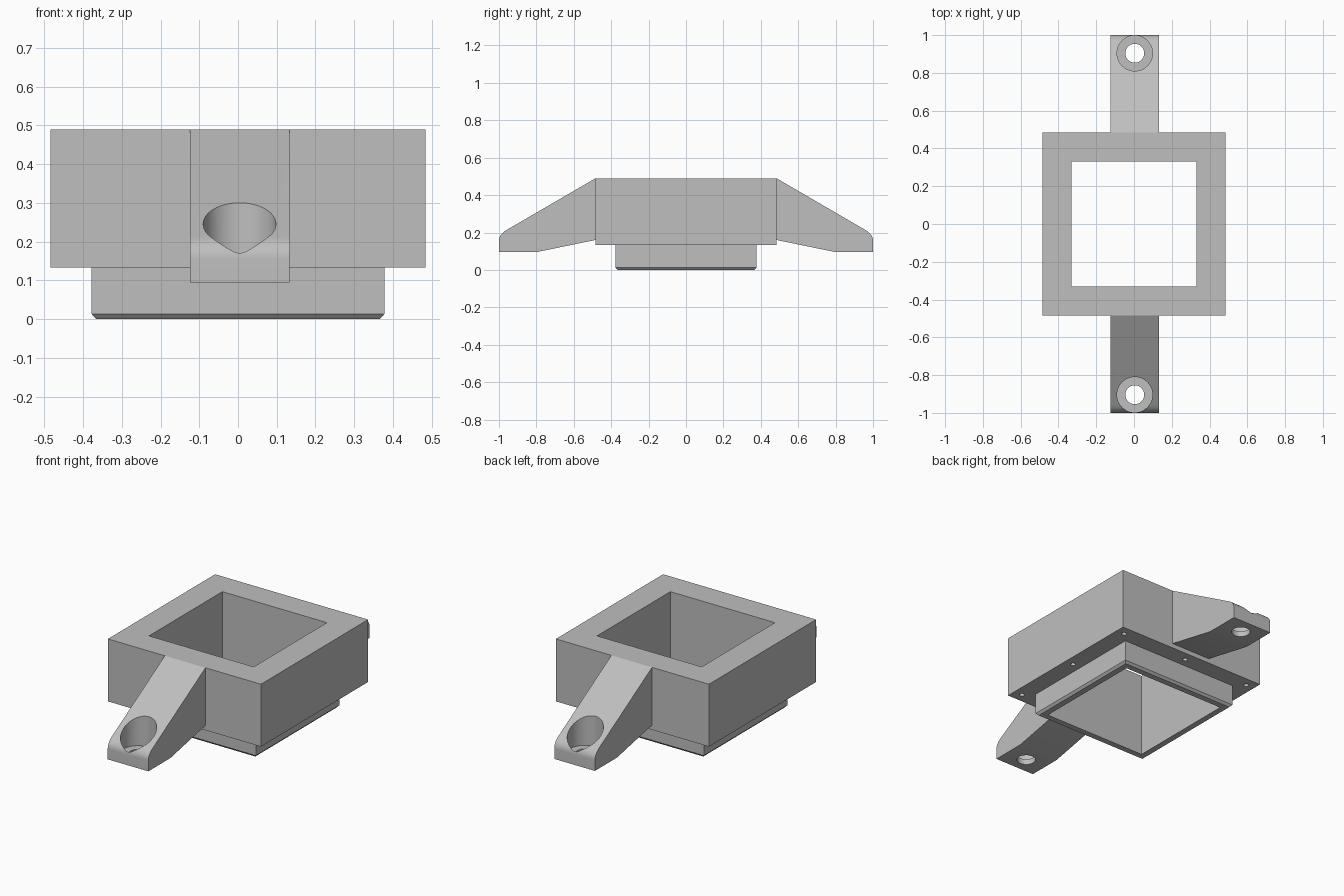
import bpy, bmesh
from mathutils import Vector

if "Cube" in bpy.data.objects:
    bpy.data.objects.remove(bpy.data.objects["Cube"], do_unlink=True)

# Single plain grey
grey = bpy.data.materials.new("plain_grey")
grey.use_nodes = True
colour = (0.52, 0.52, 0.52, 1)
grey.diffuse_color = colour
grey.node_tree.nodes["Principled BSDF"].inputs["Base Color"].default_value = colour


def finish(bm, name):
    bmesh.ops.recalc_face_normals(bm, faces=bm.faces)
    mesh = bpy.data.meshes.new(name)
    bm.to_mesh(mesh)
    bm.free()
    mesh.materials.append(grey)
    obj = bpy.data.objects.new(name, mesh)
    bpy.context.collection.objects.link(obj)
    return obj


def square_sweep(name, profile):
    """Sweep a closed (half width, height) profile around a square."""
    bm = bmesh.new()
    loops = [[bm.verts.new((sx * h, sy * h, z))
              for sx, sy in ((-1, -1), (1, -1), (1, 1), (-1, 1))] for h, z in profile]
    for a, b in zip(loops, loops[1:] + loops[:1]):
        for i in range(4):
            j = (i + 1) % 4
            bm.faces.new((a[i], a[j], b[j], b[i]))
    return finish(bm, name)


def extrude_profile(name, points, x0, x1):
    """Extrude a (y, z) outline along x."""
    bm = bmesh.new()
    face = bm.faces.new([bm.verts.new((x0, y, z)) for y, z in points])
    ext = bmesh.ops.extrude_face_region(bm, geom=[face])
    verts = [v for v in ext["geom"] if isinstance(v, bmesh.types.BMVert)]
    bmesh.ops.translate(bm, verts=verts, vec=(x1 - x0, 0, 0))
    return finish(bm, name)


def drill(obj, holes, segments):
    """Cut vertical round holes, each (x, y, radius, bottom, top)."""
    for x, y, r, z0, z1 in holes:
        bpy.ops.mesh.primitive_cylinder_add(
            vertices=segments, radius=r, depth=z1 - z0, location=(x, y, (z0 + z1) / 2))
        cutter = bpy.context.object
        cutter.hide_render = True
        cutter.data.materials.append(grey)
        mod = obj.modifiers.new("hole", "BOOLEAN")
        mod.operation = "DIFFERENCE"
        mod.solver = "EXACT"
        mod.object = cutter
        bpy.ops.object.select_all(action="DESELECT")
        bpy.context.view_layer.objects.active = obj
        obj.select_set(True)
        bpy.ops.object.modifier_apply(modifier=mod.name)
        bpy.data.objects.remove(cutter, do_unlink=True)
    bpy.ops.object.shade_smooth_by_angle(angle=0.5)


# Square frame with a stepped, chamfered lower collar
frame = square_sweep("square_frame", [
    (0.366, 0), (0.378, 0.013), (0.378, 0.133), (0.484, 0.133),
    (0.484, 0.49), (0.331, 0.49), (0.331, 0)])

# Small pilot holes on the underside ledge: corners and side middles
s = 0.431
drill(frame, [(i * s, j * s, 0.014, 0.1, 0.25)
              for i in (-1, 0, 1) for j in (-1, 0, 1) if i or j], 16)

# Mounting arms, one at the front and one at the back
start, corner, end = Vector((0.96, 0.213)), Vector((1, 0.19)), Vector((1, 0.155))
nose = []
for i in range(9):
    t = i / 8
    nose.append(tuple(start * (1 - t) ** 2 + corner * 2 * t * (1 - t) + end * t ** 2))
outline = [(0.484, 0.49)] + nose + [(1, 0.095), (0.8, 0.095), (0.484, 0.16)]

for name, side in (("front_arm", -1), ("back_arm", 1)):
    arm = extrude_profile(name, [(side * y, z) for y, z in outline], -0.124, 0.133)
    # Wide counterbore over a narrower through hole
    drill(arm, [(0.004, side * 0.904, 0.094, 0.127, 0.6),
                (0.004, side * 0.904, 0.05, 0.0, 0.3)], 48)
